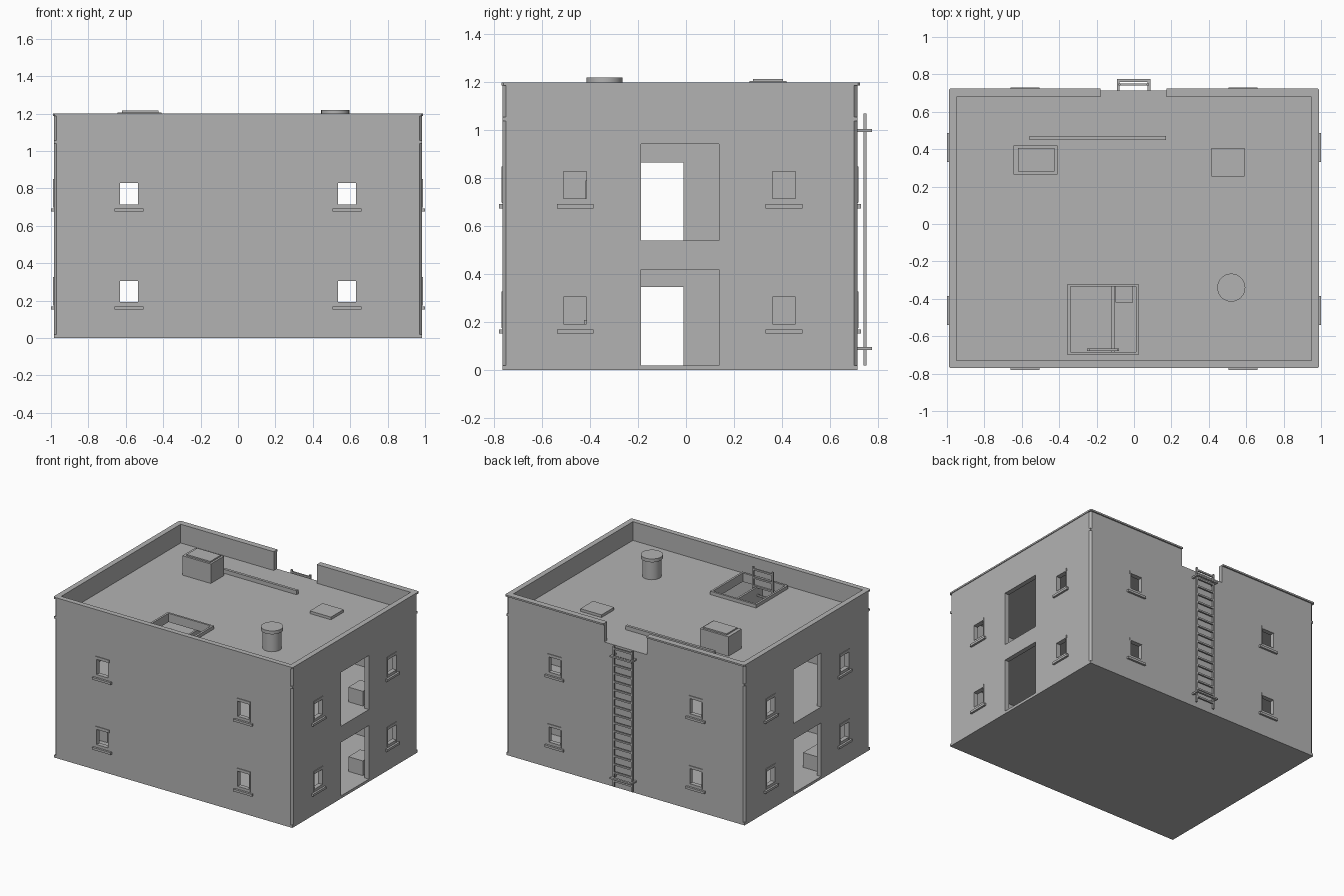
import bpy, bmesh, math

cube = bpy.data.objects.get("Cube")
if cube:
    bpy.data.objects.remove(cube, do_unlink=True)

grey = bpy.data.materials.new("plain_grey")
grey.use_nodes = True
grey.diffuse_color = (0.45, 0.45, 0.45, 1)
grey.node_tree.nodes["Principled BSDF"].inputs["Base Color"].default_value = grey.diffuse_color

X, FRONT, BACK = 0.985, -0.765, 0.715   # outer wall faces
ROOF, FLOOR = 1.06, 0.54                # walking levels
WALL = 0.035


def finish(name, bm):
    bmesh.ops.recalc_face_normals(bm, faces=bm.faces)
    mesh = bpy.data.meshes.new(name)
    bm.to_mesh(mesh)
    bm.free()
    mesh.materials.append(grey)
    obj = bpy.data.objects.new(name, mesh)
    bpy.context.collection.objects.link(obj)
    return obj


def box(name, x0, x1, y0, y1, z0, z1, chamfer=0):
    bm = bmesh.new()
    bmesh.ops.create_cube(bm, size=1)
    for v in bm.verts:
        v.co = (x1 if v.co.x > 0 else x0, y1 if v.co.y > 0 else y0, z1 if v.co.z > 0 else z0)
    if chamfer:
        edges = [e for e in bm.edges if abs(e.verts[0].co.z - e.verts[1].co.z) > 0.001]
        bmesh.ops.bevel(bm, geom=edges, offset=chamfer, segments=1, affect='EDGES')
    return finish(name, bm)


def cylinder(name, x, y, r, z0, z1):
    bm = bmesh.new()
    bmesh.ops.create_cone(bm, cap_ends=True, segments=32, radius1=r, radius2=r, depth=z1 - z0)
    bmesh.ops.translate(bm, verts=bm.verts, vec=(x, y, (z0 + z1) / 2))
    obj = finish(name, bm)
    bpy.context.view_layer.objects.active = obj
    obj.select_set(True)
    bpy.ops.object.shade_smooth_by_angle(angle=math.radians(40))
    obj.select_set(False)


def cut(obj, *size):
    # Subtract a box and discard the cutter
    cutter = box("cutter", *size)
    cutter.hide_render = True
    mod = obj.modifiers.new("cut", 'BOOLEAN')
    mod.operation, mod.solver, mod.object = 'DIFFERENCE', 'EXACT', cutter
    deps = bpy.context.evaluated_depsgraph_get()
    deps.update()
    mesh = bpy.data.meshes.new_from_object(obj.evaluated_get(deps))
    obj.modifiers.clear()
    obj.data = mesh
    bpy.data.objects.remove(cutter, do_unlink=True)


def on_wall(side, u0, u1, d0, d1):
    # Plan rectangle on a wall: u runs along it, d points outward
    if side == "front":
        return (u0, u1, FRONT - d1, FRONT - d0)
    if side == "back":
        return (u0, u1, BACK + d0, BACK + d1)
    if side == "left":
        return (X + d0, X + d1, u0, u1)
    return (-X - d1, -X - d0, u0, u1)


INNER = (-X + WALL, X - WALL, FRONT + WALL, BACK - WALL)
HATCH = (-0.34, 0.01, -0.685, -0.335)
NOTCH = (-0.18, 0.175, 0.6, 0.9)

# Hollow shell with two storeys, chamfered corners and an open roof well
shell = box("walls", -X, X, FRONT, BACK, 0, 1.19, 0.015)
cut(shell, *INNER, 0.02, 0.50)
cut(shell, *INNER, FLOOR, 1.02)
cut(shell, *INNER, ROOF, 1.4)
cut(shell, *HATCH, 0.9, 1.4)
cut(shell, *NOTCH, ROOF, 1.4)
box("plinth", -X, X, FRONT, BACK, 0, 0.019)
band = box("roof_band", -X, X, FRONT, BACK, 1.04, 1.055)
cut(band, *HATCH, 0.9, 1.4)

# Coping along the parapet
coping = box("coping", -X - 0.005, X + 0.005, FRONT - 0.004, BACK + 0.01, 1.188, 1.2, 0.008)
cut(coping, *INNER, 1, 1.4)
cut(coping, *NOTCH, 1, 1.4)

# Windows and side doors on both storeys
for level in (0, 0.523):
    lo, hi = 0.176 + level, 0.324 + level
    cut(shell, -1.2, 1.2, -0.188, 0.138, max(0.02, FLOOR if level else 0), 0.42 + level)
    for a, b in ((("front", "back"), (-0.583, 0.583)), (("left", "right"), (-0.462, 0.409))):
        for u in b:
            if a[0] == "front":
                cut(shell, u - 0.052, u + 0.052, -1.2, 1.2, lo, hi)
            else:
                cut(shell, -1.2, 1.2, u - 0.052, u + 0.052, lo, hi)
            for side in a:
                name = side + "_window_"
                box(name + "sill", *on_wall(side, u - 0.077, u + 0.077, -0.03, 0.015), lo - 0.024, lo - 0.007)
                box(name + "lintel", *on_wall(side, u - 0.056, u + 0.056, -0.03, 0.005), hi - 0.018, hi + 0.003)
                box(name + "base", *on_wall(side, u - 0.052, u + 0.052, -0.03, 0.003), lo - 0.002, lo + 0.016)
                for s in (-1, 1):
                    e = sorted((u + s * 0.048, u + s * 0.054))
                    box(name + "jamb", *on_wall(side, *e, -0.03, 0.004), lo, hi)

# Partition with a doorway on each storey
for z0, z1 in ((0.02, 0.50), (FLOOR, 1.02)):
    part = box("partition", -0.12, -0.105, FRONT + WALL, BACK - WALL, z0, z1)
    cut(part, -0.3, 0.3, -0.2, -0.01, z0 - 0.1, z0 + 0.326)
    box("left_crate", 0.8, 0.92, 0.16, 0.3, z0, z0 + 0.11)
box("right_crate", -0.92, -0.8, -0.4, -0.24, 0.02, 0.13)
box("upper_cabinet", -0.1, -0.005, -0.42, -0.33, FLOOR, 0.79)
box("lower_cabinet", -0.1, -0.005, -0.425, -0.33, 0.02, 0.21)

# Raised rim around the roof hatch
rim = box("hatch_rim", -0.355, 0.025, -0.7, -0.32, 1.05, 1.085)
cut(rim, *HATCH, 0.9, 1.4)


def ladder(name, x, half, y, z0, z1, count):
    for s in (-1, 1):
        box(name + "_rail", x + s * half - 0.006, x + s * half + 0.006, y - 0.006, y + 0.006, z0, z1)
    for i in range(count):
        z = z0 + (i + 0.7) * (z1 - z0) / count
        box(name + "_rung", x - half, x + half, y - 0.006, y + 0.006, z - 0.006, z + 0.006)


# Inside ladder through the hatch, outside ladder with wall brackets
ladder("hatch_ladder", -0.165, 0.08, -0.672, FLOOR, 1.165, 10)
ladder("wall_ladder", -0.002, 0.075, 0.746, 0.02, 1.07, 17)
for z in (0.09, 1.0):
    box("ladder_bracket", -0.092, 0.088, 0.76, 0.776, z - 0.006, z + 0.006)
    for s in (-1, 1):
        box("bracket_arm", s * 0.082 - 0.009, s * 0.082 + 0.005, BACK - 0.01, 0.77, z - 0.006, z + 0.006)

# Roof equipment
box("roof_unit", -0.645, -0.41, 0.265, 0.42, ROOF - 0.01, 1.205)
box("roof_unit_lid", -0.62, -0.425, 0.28, 0.405, 1.2, 1.215)
box("roof_panel", 0.415, 0.59, 0.255, 0.405, ROOF - 0.01, 1.08)
box("roof_duct", -0.56, 0.17, 0.45, 0.47, ROOF - 0.01, 1.09)
cylinder("vent_pipe", 0.52, -0.34, 0.065, ROOF - 0.01, 1.2)
cylinder("vent_cap", 0.52, -0.34, 0.075, 1.195, 1.22)
